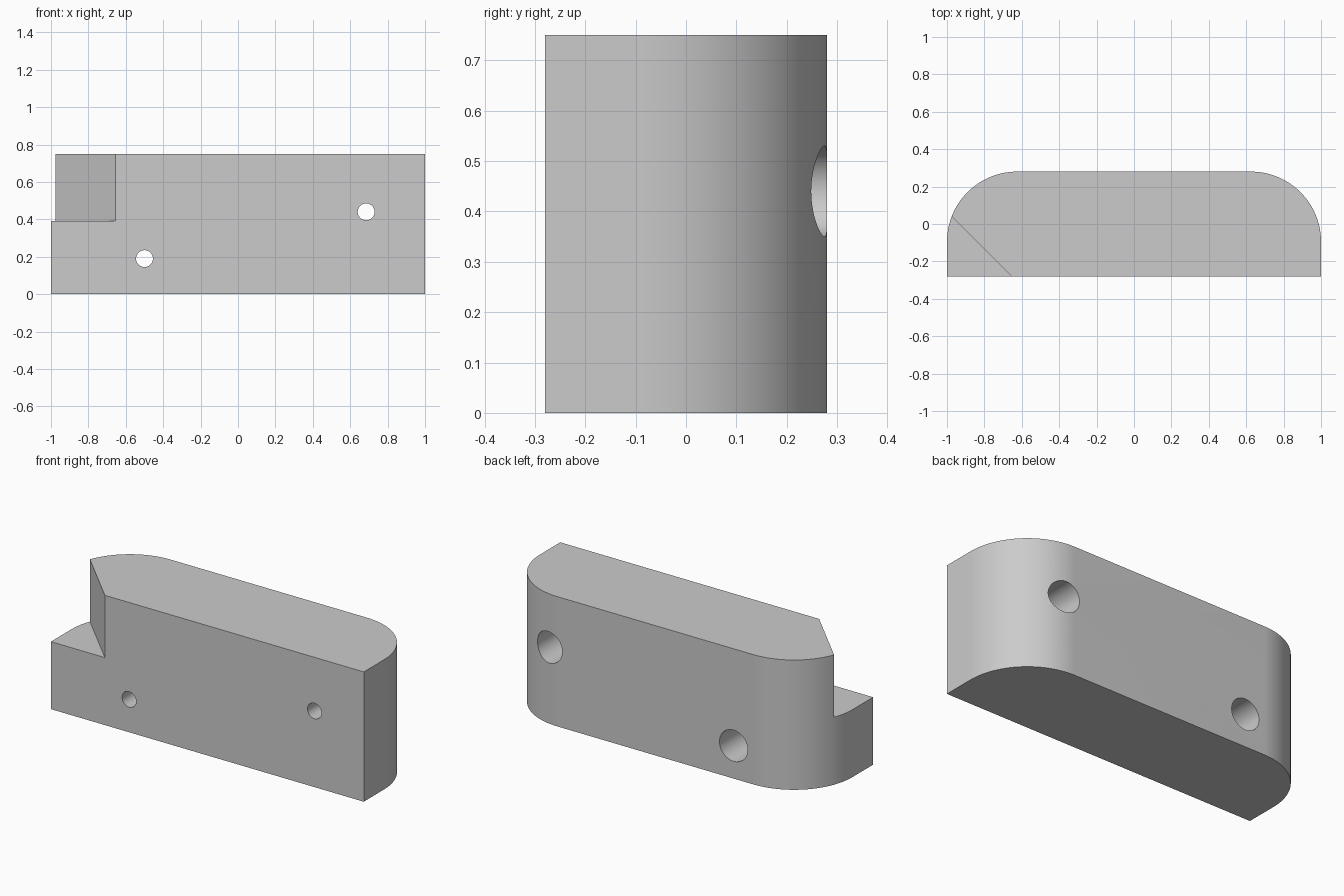
import bpy, bmesh, math
from mathutils import Matrix, Vector

cube = bpy.data.objects.get("Cube")
if cube:
    bpy.data.objects.remove(cube, do_unlink=True)

HALF_X, HALF_Y, HEIGHT = 1.0, 0.28, 0.75
CORNER_R = 0.375
NOTCH_Z = 0.39

grey = bpy.data.materials.new("light grey")
grey.use_nodes = True
grey.diffuse_color = (0.6, 0.6, 0.6, 1)
grey.node_tree.nodes["Principled BSDF"].inputs["Base Color"].default_value = (0.6, 0.6, 0.6, 1)


def make_object(name, bm):
    bmesh.ops.recalc_face_normals(bm, faces=bm.faces)
    mesh = bpy.data.meshes.new(name)
    bm.to_mesh(mesh)
    bm.free()
    mesh.materials.append(grey)
    obj = bpy.data.objects.new(name, mesh)
    bpy.context.collection.objects.link(obj)
    return obj


def prism(name, outline, z0, z1):
    bm = bmesh.new()
    face = bm.faces.new([bm.verts.new((x, y, z0)) for x, y in outline])
    top = bmesh.ops.extrude_face_region(bm, geom=[face])["geom"]
    verts = [v for v in top if isinstance(v, bmesh.types.BMVert)]
    bmesh.ops.translate(bm, verts=verts, vec=(0, 0, z1 - z0))
    return make_object(name, bm)


def cylinder_y(name, x, z, radius, y0, y1):
    bm = bmesh.new()
    place = Matrix.Translation(Vector((x, (y0 + y1) / 2, z))) @ Matrix.Rotation(math.pi / 2, 4, "X")
    bmesh.ops.create_cone(bm, cap_ends=True, segments=64, radius1=radius,
                          radius2=radius, depth=y1 - y0, matrix=place)
    return make_object(name, bm)


# Block with two rounded back corners
arc = [(HALF_X - CORNER_R + CORNER_R * math.cos(a), HALF_Y - CORNER_R + CORNER_R * math.sin(a))
       for a in (math.pi / 2 * i / 32 for i in range(33))]
outline = [(HALF_X, -HALF_Y)] + arc + [(-x, y) for x, y in reversed(arc)] + [(-HALF_X, -HALF_Y)]
block = prism("block", outline, 0, HEIGHT)

# Diagonal notch in the upper front corner
cutters = [prism("notch_cutter", [(-0.555, -0.38), (-1.255, 0.32), (-1.255, -0.38)], NOTCH_Z, 1)]

# Bolt holes, counterbored from the back
for side, x, z in (("right", -0.5, 0.19), ("left", 0.685, 0.44)):
    cutters.append(cylinder_y(side + "_bore_cutter", x, z, 0.045, -0.5, 0.2))
    cutters.append(cylinder_y(side + "_counterbore_cutter", x, z, 0.09, -0.06, 0.5))

bpy.ops.object.select_all(action="DESELECT")
block.select_set(True)
bpy.context.view_layer.objects.active = block
for cutter in cutters:
    mod = block.modifiers.new(cutter.name, "BOOLEAN")
    mod.operation = "DIFFERENCE"
    mod.solver = "EXACT"
    mod.object = cutter
    bpy.ops.object.modifier_apply(modifier=mod.name)
for cutter in cutters:
    bpy.data.objects.remove(cutter, do_unlink=True)

bpy.ops.object.shade_smooth_by_angle(angle=math.radians(30))
